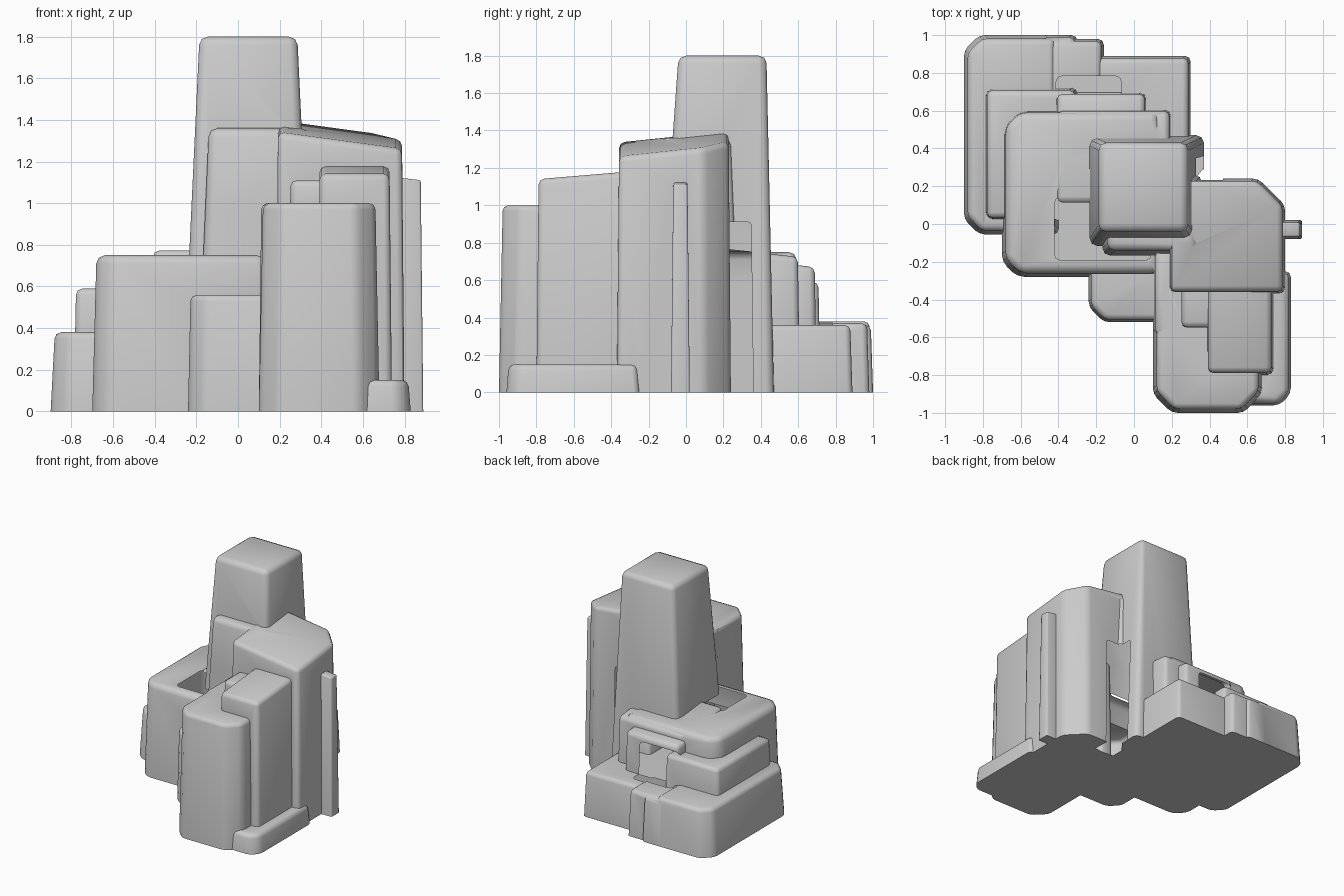
import bpy, bmesh, math

if "Cube" in bpy.data.objects:
    bpy.data.objects.remove(bpy.data.objects["Cube"])

blocks = []


def block(name, x, y, h, taper=0.012, slope=(0, 0), lean=(0, 0), cut=0.08, corners="", bevel=0.03):
    """Rock column: a box with chosen corners cut, tapered, leaning, with a tilted top."""
    cx, cy = sum(x) / 2, sum(y) / 2
    rx, ry = (x[1] - x[0]) / 2, (y[1] - y[0]) / 2
    plan = []
    for tag, sx, sy in (("sw", -1, -1), ("se", 1, -1), ("ne", 1, 1), ("nw", -1, 1)):
        if tag in corners.split():
            pair = [(sx * rx, sy * (ry - cut)), (sx * (rx - cut), sy * ry)]
            plan += pair if sx == sy else pair[::-1]
        else:
            plan.append((sx * rx, sy * ry))
    bm = bmesh.new()
    lo = [bm.verts.new((cx + u, cy + v, 0)) for u, v in plan]
    hi = [bm.verts.new((cx + lean[0] + u * (1 - taper / rx),
                        cy + lean[1] + v * (1 - taper / ry),
                        h + slope[0] * u + slope[1] * v)) for u, v in plan]
    bm.faces.new(lo[::-1])
    bm.faces.new(hi)
    for i in range(len(plan)):
        j = (i + 1) % len(plan)
        bm.faces.new((lo[i], lo[j], hi[j], hi[i]))
    # worn edges everywhere but at the ground
    edges = [e for e in bm.edges if max(v.co.z for v in e.verts) > 0]
    bmesh.ops.bevel(bm, geom=edges, offset=bevel, segments=2, profile=0.5,
                    affect='EDGES', clamp_overlap=True)
    bmesh.ops.recalc_face_normals(bm, faces=bm.faces)
    me = bpy.data.meshes.new(name)
    bm.to_mesh(me)
    bm.free()
    ob = bpy.data.objects.new(name, me)
    bpy.context.collection.objects.link(ob)
    blocks.append(ob)


# central tower and its shoulder
block("tower", (-0.27, 0.37), (-0.17, 0.47), 1.8, taper=0.085, lean=(0, 0.045), bevel=0.04)
block("tower_foot", (-0.2, 0.4), (-0.2, 0.3), 1.36, taper=0.06, bevel=0.04)
block("shoulder", (0.18, 0.8), (-0.37, 0.24), 1.33, slope=(-0.13, 0.1), cut=0.14, corners="ne")

# low ledges at the back
block("back_left_ledge", (-0.9, -0.4), (-0.055, 1), 0.38, taper=0.02, corners="sw nw")
block("back_middle_ledge", (-0.5, -0.16), (0.3, 0.98), 0.37)
block("back_right_ledge", (-0.4, 0.3), (0.1, 0.89), 0.36)
block("back_edge_lip", (-0.5, -0.3), (0.5, 1), 0.36)

# terrace of three steps falling towards the back
for i in range(3):
    block(f"back_step_{i + 1}", (-0.42, 0.2 - 0.13 * i), (0.1, 0.61 + 0.09 * i),
          0.75 - 0.05 * i, slope=(0, -0.1))

# steps on the left
block("left_low_step", (-0.79, -0.3), (0.02, 0.72), 0.59)
block("left_main_step", (-0.7, 0.15), (-0.28, 0.61), 0.75, taper=0.02, corners="sw nw", bevel=0.04)
block("left_high_step", (-0.43, 0.1), (-0.2, 0.15), 0.98, slope=(0.06, 0))
block("front_low_step", (-0.24, 0.15), (-0.52, -0.05), 0.56, corners="sw")

# tall columns at the front
block("front_column", (0.1, 0.68), (-1, -0.3), 1, taper=0.02, cut=0.1, corners="sw se")
block("front_inner_column", (0.1, 0.23), (-0.6, -0.13), 1)
block("front_high_column", (0.38, 0.74), (-0.8, -0.3), 1.16, slope=(0, 0.08))
block("front_small_column", (0.24, 0.5), (-0.56, -0.3), 1.11)
block("right_foot", (0.5, 0.83), (-0.96, -0.25), 0.15, cut=0.06, corners="se")

# thin slabs on the right
block("right_fin", (0.7, 0.89), (-0.08, 0.02), 1.12, slope=(-0.1, 0), bevel=0.01)
block("right_back_slab", (0.3, 0.48), (0.1, 0.36), 0.91, bevel=0.015)

# fuse all blocks into a single shell
rock = blocks[0]
for other in blocks[1:]:
    m = rock.modifiers.new("fuse", 'BOOLEAN')
    m.operation = 'UNION'
    m.solver = 'EXACT'
    m.object = other
fused = bpy.data.meshes.new_from_object(
    rock.evaluated_get(bpy.context.evaluated_depsgraph_get()))
rock.modifiers.clear()
rock.data = fused
for other in blocks[1:]:
    bpy.data.objects.remove(other, do_unlink=True)
rock.name = "rock_formation"

# soft worn shading
bpy.ops.object.select_all(action='DESELECT')
rock.select_set(True)
bpy.context.view_layer.objects.active = rock
bpy.ops.object.shade_smooth_by_angle(angle=math.radians(50))
